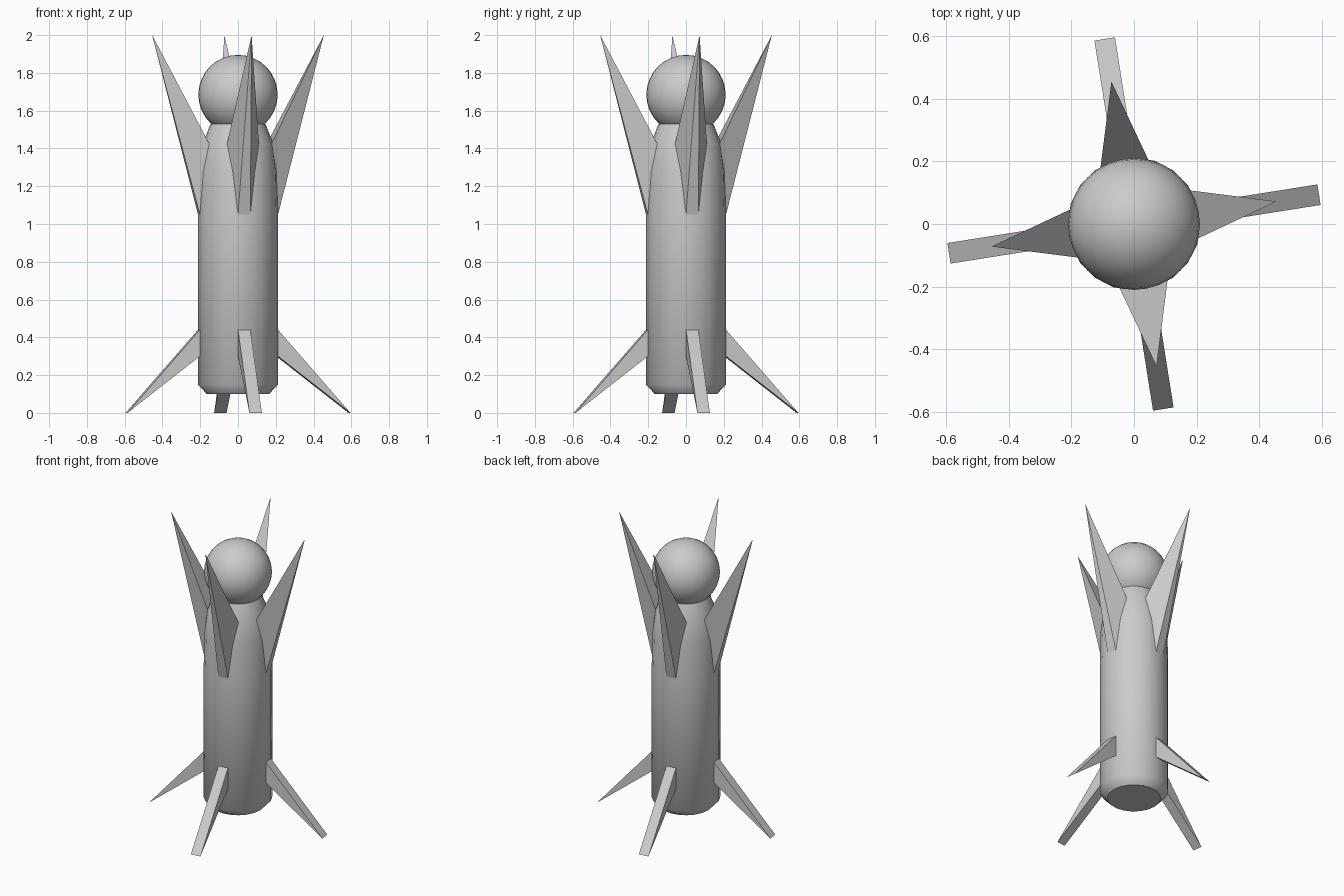
import bpy, bmesh
from math import radians, cos, sin

if "Cube" in bpy.data.objects:
    bpy.data.objects.remove(bpy.data.objects["Cube"])

SIDES = 20
STEP = 360 / SIDES


def polar(r, deg, z):
    return (r * cos(radians(deg)), r * sin(radians(deg)), z)


def finish(name, bm, smooth_angle=None):
    bmesh.ops.recalc_face_normals(bm, faces=bm.faces[:])
    mesh = bpy.data.meshes.new(name)
    bm.to_mesh(mesh)
    bm.free()
    ob = bpy.data.objects.new(name, mesh)
    bpy.context.collection.objects.link(ob)
    if smooth_angle:
        bpy.ops.object.select_all(action='DESELECT')
        ob.select_set(True)
        bpy.context.view_layer.objects.active = ob
        bpy.ops.object.shade_smooth_by_angle(angle=radians(smooth_angle))
    return ob


def hull(name, points):
    bm = bmesh.new()
    for p in points:
        bm.verts.new(p)
    bmesh.ops.convex_hull(bm, input=bm.verts[:])
    return finish(name, bm)


# Body: 20-sided lathe with chamfered base and tapered shoulder
profile = [(0.165, 0.10), (0.212, 0.15), (0.212, 1.05), (0.207, 1.28),
           (0.188, 1.425), (0.145, 1.53)]
bm = bmesh.new()
rings = [[bm.verts.new(polar(r, i * STEP, z)) for i in range(SIDES)]
         for r, z in profile]
for low, high in zip(rings, rings[1:]):
    for i in range(SIDES):
        j = (i + 1) % SIDES
        bm.faces.new((low[i], low[j], high[j], high[i]))
bm.faces.new(rings[0][::-1])
bm.faces.new(rings[-1])
finish("body", bm, 45)

# Head: smooth ball sunk into the shoulder
bm = bmesh.new()
bmesh.ops.create_uvsphere(bm, u_segments=32, v_segments=16, radius=0.21)
bmesh.ops.translate(bm, verts=bm.verts[:], vec=(0, 0, 1.685))
finish("head", bm, 45)

# Four upper fins and four legs, each growing out of one body facet
for side, a in (("front", -90), ("right", 0), ("back", 90), ("left", 180)):
    mid = a + STEP / 2
    hull(side + "_fin", [
        polar(0.212, a, 1.05), polar(0.212, a + STEP, 1.05),
        polar(0.188, a - STEP, 1.425), polar(0.188, a + 2 * STEP, 1.425),
        polar(0.46, mid, 2.0)])

    base = [polar(0.212, d, z) for d in (a, a + STEP) for z in (0.30, 0.44)]
    reach = 0.388
    dx, dy = reach * cos(radians(mid)), reach * sin(radians(mid))
    foot = [(x + dx, y + dy, 0) for x, y, _ in (base[0], base[2])]
    hull(side + "_leg", base + foot)
